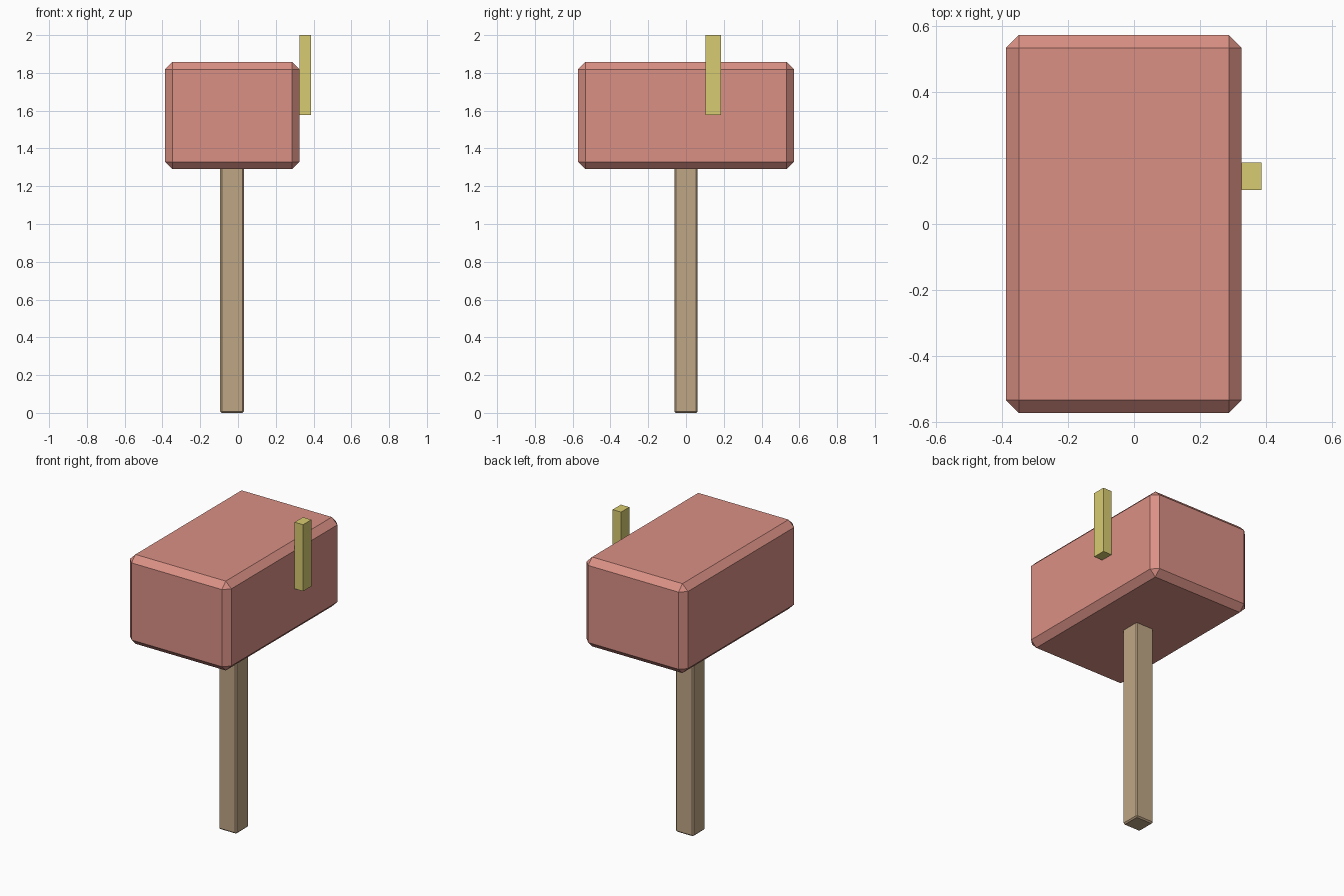
import bpy
import bmesh
from mathutils import Vector

default = bpy.data.objects.get("Cube")
if default:
    bpy.data.objects.remove(default, do_unlink=True)


def material(name, rgb):
    mat = bpy.data.materials.new(name)
    mat.use_nodes = True
    color = (*rgb, 1.0)
    mat.diffuse_color = color
    mat.node_tree.nodes["Principled BSDF"].inputs["Base Color"].default_value = color
    return mat


def box(name, low, high, mat, chamfer=0.0):
    """Flat-shaded box between two corners, with an optional chamfer."""
    low, high = Vector(low), Vector(high)
    mesh = bpy.data.meshes.new(name)
    bm = bmesh.new()
    bmesh.ops.create_cube(bm, size=1.0)
    bmesh.ops.scale(bm, vec=high - low, verts=bm.verts)
    bm.to_mesh(mesh)
    bm.free()
    mesh.materials.append(mat)
    obj = bpy.data.objects.new(name, mesh)
    obj.location = (low + high) / 2
    bpy.context.collection.objects.link(obj)
    if chamfer:
        bevel = obj.modifiers.new("Chamfer", 'BEVEL')
        bevel.width = chamfer
        bevel.segments = 1
    return obj


red = material("dusty red", (0.70, 0.28, 0.235))
wood = material("tan wood", (0.52, 0.38, 0.235))
yellow = material("mustard yellow", (0.69, 0.60, 0.165))

# Chamfered mallet head
box("mallet_head", (-0.387, -0.572, 1.29), (0.326, 0.572, 1.858), red, 0.039)

# Square handle, running up to the underside of the head
box("handle", (-0.094, -0.062, 0.0), (0.032, 0.062, 1.30), wood, 0.008)

# Upright peg against the side of the head
box("side_peg", (0.326, 0.103, 1.577), (0.386, 0.186, 2.0), yellow)
